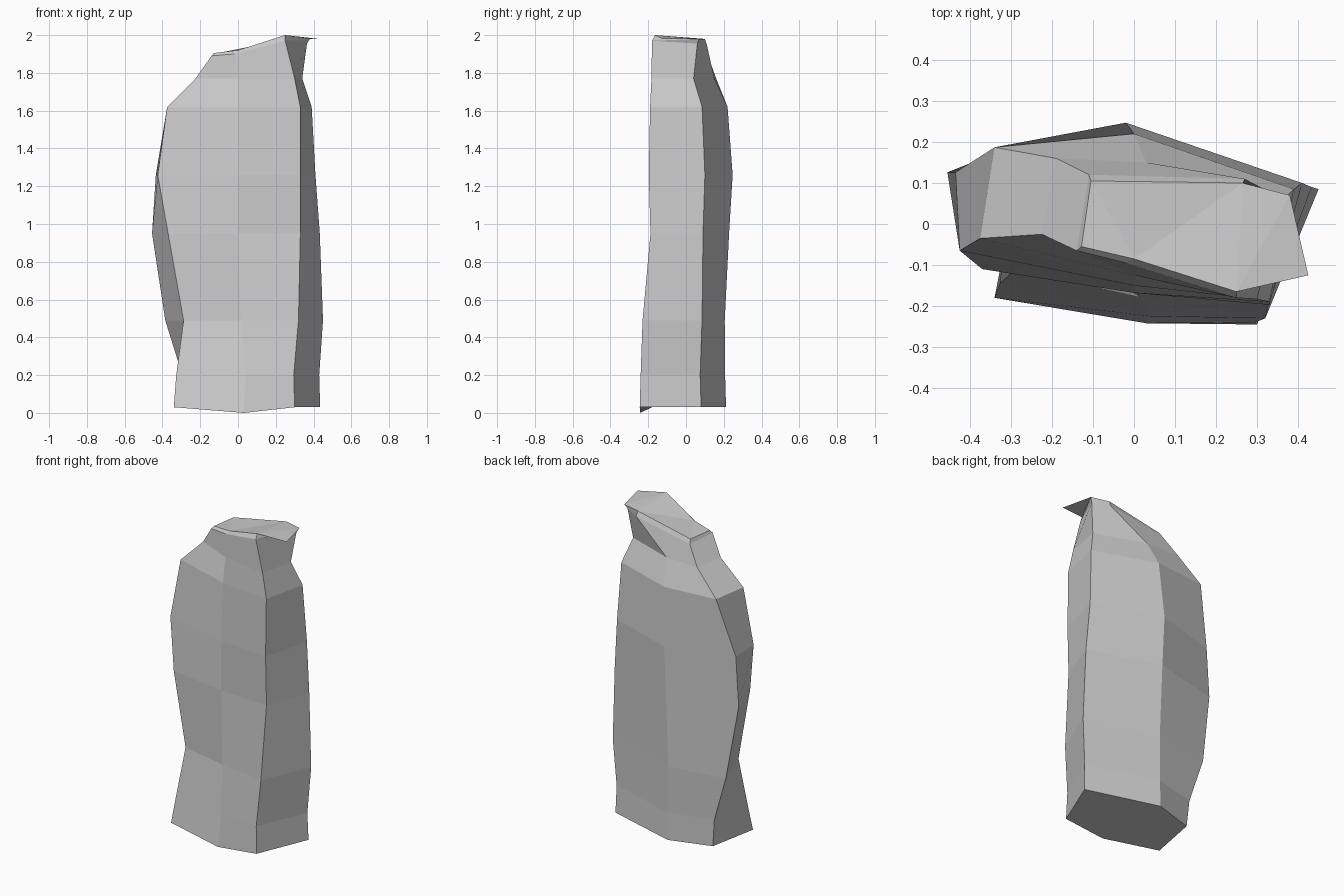
import bpy, bmesh

# Cross-sections: height, then front-left, front-mid, front-right, right-back, back-mid, left-back
RINGS = [
    (0.03, (-.34, -.18), (.03, -.242), (.30, -.245), (.435, .08), (-.02, .212), (-.28, .133)),
    (0.20, (-.327, -.145), (.04, -.225), (.295, -.24), (.43, .075), (-.02, .207), (-.295, .14)),
    (0.49, (-.288, -.11), (.015, -.178), (.32, -.23), (.45, .085), (-.02, .205), (-.385, .154)),
    (0.95, (-.37, -.11), (0, -.168), (.33, -.188), (.433, .09), (-.02, .228), (-.455, .126)),
    (1.26, (-.425, -.065), (0, -.168), (.33, -.197), (.41, .10), (-.02, .247), (-.435, .126)),
    (1.62, (-.375, -.035), (0, -.15), (.33, -.19), (.39, .085), (0, .22), (-.34, .187)),
    (1.77, (-.225, -.025), (0, -.125), (.30, -.183), (.34, .04), (.03, .15), (-.19, .16)),
]
# Thin sloping cap: lower and upper outline
CAP_LOW = [(-.14, -.065, 1.89), (-.02, -.095, 1.90), (.25, -.18, 1.97),
           (.365, .06, 1.955), (.27, .11, 1.95), (-.11, .12, 1.88)]
CAP_TOP = [(-.128, -.055, 1.905), (0, -.085, 1.92), (.25, -.165, 2.0),
           (.38, .07, 1.98), (.265, .10, 1.98), (-.105, .105, 1.905)]

outlines = [[(x, y, z) for x, y in pts] for z, *pts in RINGS] + [CAP_LOW, CAP_TOP]

# Standing stone: loft the outlines
bm = bmesh.new()
loops = [[bm.verts.new(p) for p in ring] for ring in outlines]
loops[0][1].co.z = 0.0
for low, high in zip(loops, loops[1:]):
    for i in range(6):
        j = (i + 1) % 6
        bm.faces.new((low[i], low[j], high[j], high[i]))
bm.faces.new(loops[0][::-1])
bm.faces.new(loops[-1])

# Overhanging tip on the right of the cap
rim = bm.edges.get((loops[-1][2], loops[-1][3]))
_, tip = bmesh.utils.edge_split(rim, loops[-1][2], 0.5)
tip.co = (.425, -.125, 1.98)
bmesh.ops.triangulate(bm, faces=[f for f in tip.link_faces])
bmesh.ops.recalc_face_normals(bm, faces=bm.faces[:])

mesh = bpy.data.meshes.new("standing_stone")
bm.to_mesh(mesh)
bm.free()
stone = bpy.data.objects.new("standing_stone", mesh)
bpy.context.collection.objects.link(stone)
